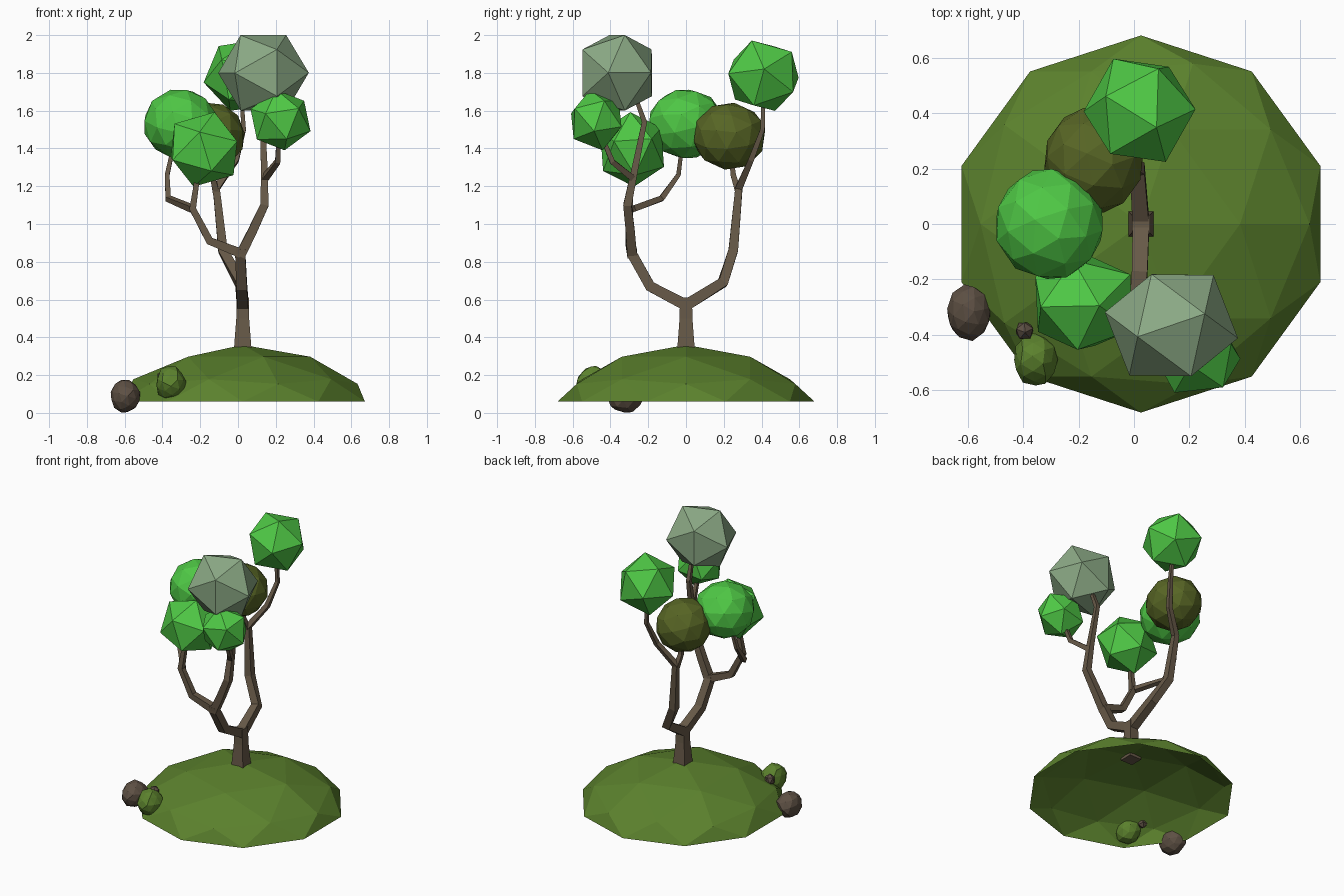
import bpy, bmesh, math, random
from mathutils import Vector, Euler

if "Cube" in bpy.data.objects:
    bpy.data.objects.remove(bpy.data.objects["Cube"])

random.seed(4)


def mat(name, rgb):
    m = bpy.data.materials.new(name)
    m.diffuse_color = (*rgb, 1)
    m.use_nodes = True
    m.node_tree.nodes["Principled BSDF"].inputs["Base Color"].default_value = m.diffuse_color
    return m


LEAF = mat("bright_green", (0.078, 0.58, 0.06))
GRASS = mat("grass_green", (0.105, 0.22, 0.026))
OLIVE = mat("olive_green", (0.095, 0.13, 0.018))
SAGE = mat("grey_green", (0.26, 0.40, 0.235))
BARK = mat("bark_brown", (0.135, 0.10, 0.064))
STONE = mat("stone_brown", (0.11, 0.08, 0.057))


def finish(name, bm, material):
    me = bpy.data.meshes.new(name)
    bmesh.ops.recalc_face_normals(bm, faces=bm.faces[:])
    bm.to_mesh(me)
    bm.free()
    me.materials.append(material)
    ob = bpy.data.objects.new(name, me)
    bpy.context.collection.objects.link(ob)
    return ob


def blob(name, centre, size, material, sub=1, rot=(0, 0, 0), jitter=0.0):
    """Faceted ball: rotated first, then scaled to its half-extents."""
    bm = bmesh.new()
    bmesh.ops.create_icosphere(bm, subdivisions=sub, radius=1)
    turn = Euler([math.radians(a) for a in rot]).to_matrix()
    for v in bm.verts:
        p = turn @ v.co * (1 + random.uniform(-jitter, jitter))
        v.co = Vector(a * b for a, b in zip(p, size)) + Vector(centre)
    return finish(name, bm, material)


def branch(name, pts):
    """Square tapering tube through (x, y, z, half_width) points."""
    bm = bmesh.new()
    co = [Vector(p[:3]) for p in pts]
    span = [sum(abs(b[i] - a[i]) for a, b in zip(co, co[1:])) for i in (0, 1)]
    ref = Vector((1, 0, 0)) if span[0] <= span[1] else Vector((0, 1, 0))
    rings = []
    for i, p in enumerate(co):
        d = Vector((0, 0, 0))
        if i > 0:
            d += (p - co[i - 1]).normalized()
        if i < len(co) - 1:
            d += (co[i + 1] - p).normalized()
        d.normalize()
        u = (ref - d * ref.dot(d)).normalized()
        w = d.cross(u)
        r = pts[i][3]
        rings.append([bm.verts.new(p + (u * a + w * b) * r)
                      for a, b in ((1, 1), (-1, 1), (-1, -1), (1, -1))])
    for a, b in zip(rings, rings[1:]):
        for k in range(4):
            bm.faces.new((a[k], a[(k + 1) % 4], b[(k + 1) % 4], b[k]))
    bm.faces.new(rings[0])
    bm.faces.new(rings[-1])
    return finish(name, bm, BARK)


# Grass mound: open upper half of an icosphere, flattened
bm = bmesh.new()
bmesh.ops.create_icosphere(bm, subdivisions=2, radius=1)
bmesh.ops.delete(bm, geom=[v for v in bm.verts if v.co.z < -0.01], context='VERTS')
for v in bm.verts:
    v.co = (0.025 + v.co.x * 0.68, v.co.y * 0.68,
            0.06 + 0.30 * max(v.co.z, 0) ** 1.45)
finish("grass_mound", bm, GRASS)

# Trunk and branches
branch("trunk", [(.025, 0, .33, .047), (.025, 0, .5, .034), (.025, 0, .61, .032)])
branch("front_limb", [(.025, .0, .57, .03), (.02, -.19, .67, .028),
                      (.012, -.285, .84, .027), (.015, -.29, .87, .025)])
branch("front_right_branch", [(.01, -.285, .83, .026), (.075, -.295, .96, .024),
                              (.14, -.31, 1.10, .022), (.14, -.275, 1.27, .018),
                              (.13, -.22, 1.54, .014), (.14, -.27, 1.68, .01)])
branch("right_twig", [(.14, -.28, 1.24, .017), (.21, -.39, 1.33, .014),
                      (.215, -.44, 1.45, .011)])
branch("front_left_branch", [(.015, -.285, .845, .025), (-.15, -.30, .91, .021),
                             (-.24, -.30, 1.08, .018), (-.21, -.29, 1.28, .012)])
branch("left_twig", [(-.24, -.28, 1.08, .017), (-.37, -.13, 1.135, .015),
                     (-.375, -.04, 1.26, .012), (-.34, -.02, 1.42, .010)])
branch("back_limb", [(.025, .0, .57, .03), (.012, .195, .69, .027),
                     (-.08, .25, .86, .025), (-.115, .28, 1.19, .019),
                     (-.01, .345, 1.34, .015), (.03, .405, 1.50, .012),
                     (.02, .41, 1.65, .010)])
branch("back_twig", [(-.115, .28, 1.16, .017), (-.135, .25, 1.26, .014),
                     (-.135, .24, 1.36, .011)])

# Foliage
blob("top_front_foliage", (.135, -.365, 1.80), (.245, .23, .235), SAGE, 1, (0, -32, 20))
blob("back_foliage", (.02, .41, 1.785), (.205, .21, .205), LEAF, 1, (20, 15, 10))
blob("front_left_foliage", (-.18, -.285, 1.395), (.21, .19, .205), LEAF, 1, (12, 10, 40))
blob("right_foliage", (.225, -.475, 1.55), (.17, .155, .165), LEAF, 1, (8, -12, 25))
blob("left_foliage", (-.305, 0, 1.53), (.2, .205, .188), LEAF, 2, (15, 10, 0))
blob("olive_foliage", (-.145, .23, 1.465), (.183, .195, .18), OLIVE, 2, (10, 20, 15))

# Bush and stones at the mound's edge
blob("bush", (-.357, -.49, .157), (.08, .092, .092), GRASS, 2, (10, 20, 5), .06)
blob("large_stone", (-.597, -.32, .089), (.08, .1, .088), STONE, 2, (0, 15, 10), .05)
blob("small_stone", (-.395, -.385, .185), (.036, .036, .042), STONE, 1, (10, 0, 20))
